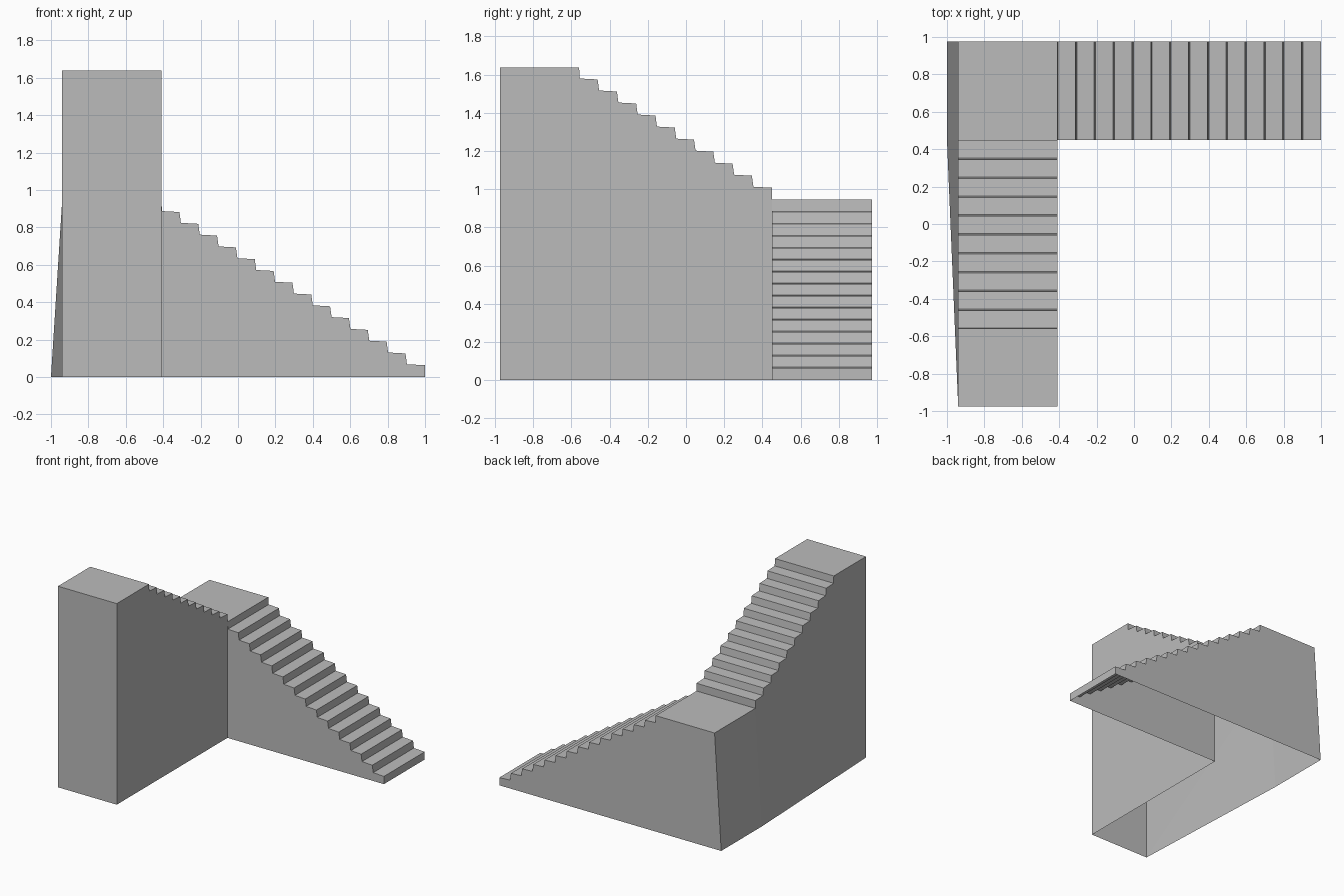
import bpy
import bmesh
from mathutils import Vector

cube = bpy.data.objects.get("Cube")
if cube:
    bpy.data.objects.remove(cube, do_unlink=True)

# Overall layout
RISE, LEAN = 0.063, 0.004
LEFT, INNER, RIGHT = -0.94, -0.41, 1.0      # x limits of the two flights
FRONT, CORNER, BACK = -0.975, 0.45, 0.975   # y limits of the two flights
FOOT = -1.0                                 # splayed base of the landing wall
LANDING = 15 * RISE
TOP = LANDING + 11 * RISE

grey = bpy.data.materials.new("plain grey")
grey.use_nodes = True
grey.diffuse_color = (0.5, 0.5, 0.5, 1)
grey.node_tree.nodes["Principled BSDF"].inputs["Base Color"].default_value = (0.5, 0.5, 0.5, 1)


def part(name, faces):
    """Make an object from (points, outward direction) pairs."""
    bm = bmesh.new()
    for points, outward in faces:
        face = bm.faces.new([bm.verts.new(p) for p in points])
        face.normal_update()
        if face.normal.dot(Vector(outward)) < 0:
            face.normal_flip()
    bmesh.ops.remove_doubles(bm, verts=bm.verts, dist=0.0001)
    mesh = bpy.data.meshes.new(name)
    bm.to_mesh(mesh)
    bm.free()
    mesh.materials.append(grey)
    bpy.context.collection.objects.link(bpy.data.objects.new(name, mesh))


def stair_profile(start, end, base, rises):
    """Side outline of a flight: raked risers joined by slightly tilted treads."""
    outline = []
    for k in range(rises):
        at = start + (end - start) * k / (rises - 1)
        z = base + k * RISE
        first = k == 0
        outline.append((at if first else at + LEAN, z if first else z + 0.005))
        outline.append((at if first else at - LEAN, z + RISE))
    outline[-1] = (end, base + rises * RISE)
    return outline


def steps(outline, place, a, b, facing):
    """Sweep a stair outline across the width of its flight."""
    return [([place(p, a), place(q, a), place(q, b), place(p, b)], facing)
            for p, q in zip(outline, outline[1:])]


def along_x(p, y):
    return (p[0], y, p[1])


def along_y(p, x):
    return (x, p[0], p[1])


lower = stair_profile(RIGHT, INNER, 0, 15)
upper = stair_profile(CORNER, -0.56, LANDING, 11)

# Stepped surfaces and platforms
part("lower_steps", steps(lower, along_x, CORNER, BACK, (1, 0, 1)))
part("upper_steps", steps(upper + [(FRONT, TOP)], along_y, LEFT, INNER, (0, 1, 1)))
part("landing", [([(LEFT, CORNER, LANDING), (INNER, CORNER, LANDING),
                   (INNER, BACK, LANDING), (LEFT, BACK, LANDING)], (0, 0, 1))])

# Walls of the lower flight; the rear one also closes the landing
part("lower_front_wall", [([along_x(p, CORNER) for p in lower + [(INNER, 0)]], (0, -1, 0))])
part("rear_wall", [([along_x(p, BACK) for p in lower + [(LEFT, LANDING), (FOOT, 0)]], (0, 1, 0))])

# Walls of the upper flight, open underneath
side = upper + [(FRONT, TOP), (FRONT, 0)]
part("upper_inner_wall", [([along_y(p, INNER) for p in side + [(CORNER, 0)]], (1, 0, 0))])
part("upper_outer_wall", [
    ([along_y(p, LEFT) for p in side], (-1, 0, 0)),
    ([(FOOT, CORNER, 0), (LEFT, FRONT, 0), (LEFT, CORNER, LANDING)], (-1, 0, 0)),
    ([(FOOT, CORNER, 0), (LEFT, CORNER, LANDING),
      (LEFT, BACK, LANDING), (FOOT, BACK, 0)], (-1, 0, 0))])
part("front_wall", [([(LEFT, FRONT, 0), (INNER, FRONT, 0),
                      (INNER, FRONT, TOP), (LEFT, FRONT, TOP)], (0, -1, 0))])
